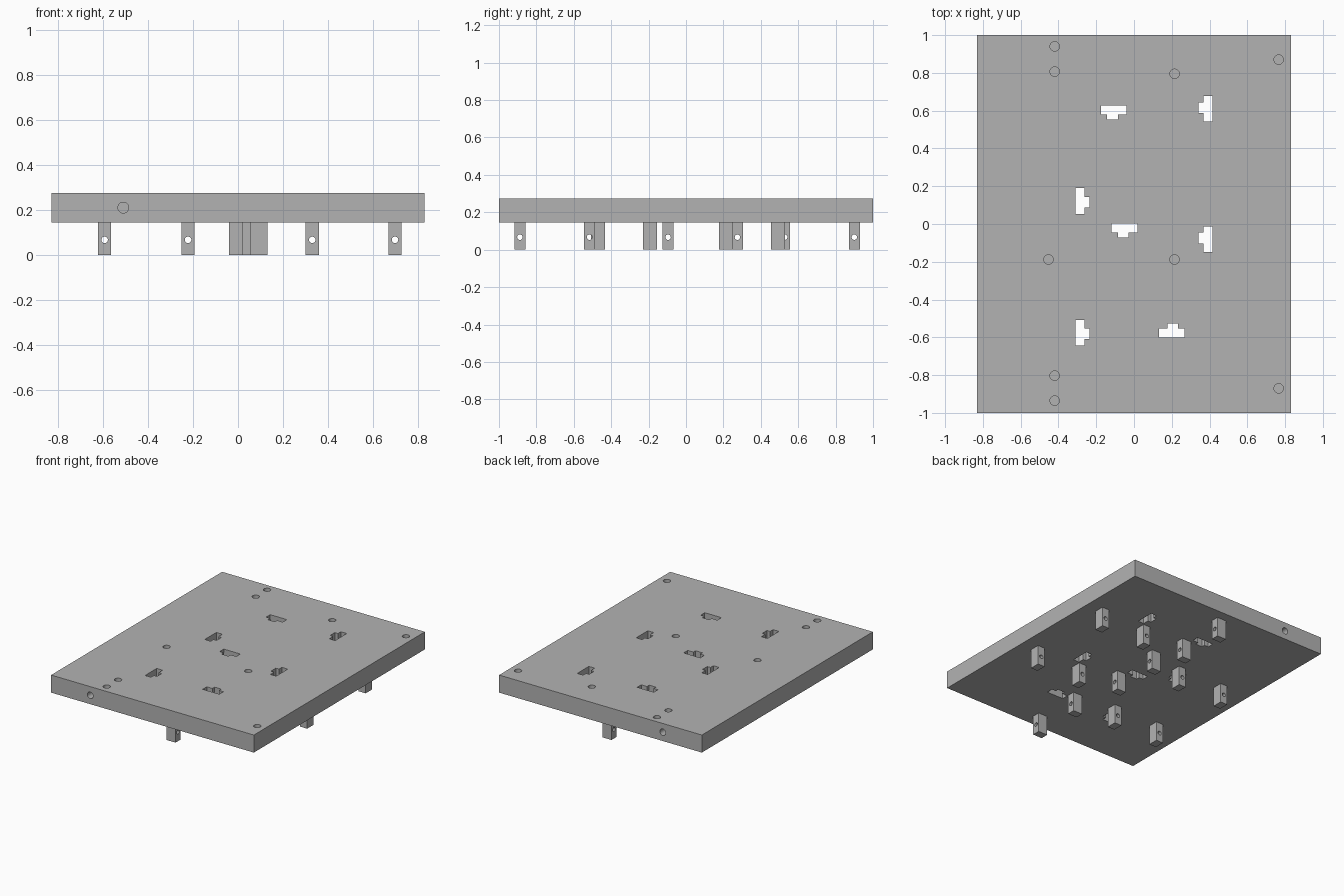
import bpy
import bmesh
import math
from mathutils import Matrix, Vector

cube = bpy.data.objects.get("Cube")
if cube:
    bpy.data.objects.remove(cube, do_unlink=True)

grey = bpy.data.materials.new("plain grey")
grey.use_nodes = True
COLOUR = (0.45, 0.45, 0.45, 1)
grey.diffuse_color = COLOUR
grey.node_tree.nodes["Principled BSDF"].inputs["Base Color"].default_value = COLOUR

WIDTH, LENGTH = 1.66, 2.0
BOTTOM, TOP = 0.145, 0.275


def add_box(bm, centre, size):
    matrix = Matrix.Translation(centre) @ Matrix.Diagonal((*size, 1))
    bmesh.ops.create_cube(bm, size=1, matrix=matrix)


def add_rod(bm, centre, radius, depth, axis="Z"):
    turn = Vector((0, 0, 1)).rotation_difference(
        Vector((axis == "X", axis == "Y", axis == "Z"))).to_matrix().to_4x4()
    bmesh.ops.create_cone(bm, cap_ends=True, segments=32, radius1=radius, radius2=radius,
                          depth=depth, matrix=Matrix.Translation(centre) @ turn)


def add_tee(bm, x, y, quarter_turns):
    """T-shaped prism; the stem points to -y before turning."""
    bar, half, stem, off = 0.068, 0.024, 0.028, -0.006
    profile = [(-bar, half), (-bar, -half), (off - stem, -half), (off - stem, -half - 0.026),
               (off + stem, -half - 0.026), (off + stem, -half), (bar, -half), (bar, half)]
    place = Matrix.Translation((x, y, 0)) @ Matrix.Rotation(quarter_turns * math.pi / 2, 4, "Z")
    face = bm.faces.new([bm.verts.new(place @ Vector((px, py, BOTTOM - 0.05)))
                         for px, py in profile])
    grown = bmesh.ops.extrude_face_region(bm, geom=[face])["geom"]
    bmesh.ops.translate(bm, vec=(0, 0, TOP - BOTTOM + 0.1),
                        verts=[v for v in grown if isinstance(v, bmesh.types.BMVert)])


def make_object(name, bm):
    bmesh.ops.recalc_face_normals(bm, faces=bm.faces)
    mesh = bpy.data.meshes.new(name)
    bm.to_mesh(mesh)
    bm.free()
    mesh.materials.append(grey)
    obj = bpy.data.objects.new(name, mesh)
    bpy.context.collection.objects.link(obj)
    return obj


def cut(obj, cutter_bm):
    """Subtract the cutter, bake the result and drop the cutter."""
    cutter = make_object("cutter", cutter_bm)
    cutter.hide_render = True
    mod = obj.modifiers.new("holes", "BOOLEAN")
    mod.operation, mod.solver, mod.object = "DIFFERENCE", "EXACT", cutter
    graph = bpy.context.evaluated_depsgraph_get()
    baked = bpy.data.meshes.new_from_object(obj.evaluated_get(graph))
    obj.modifiers.clear()
    obj.data = baked
    bpy.data.objects.remove(cutter, do_unlink=True)
    bpy.ops.object.select_all(action="DESELECT")
    obj.select_set(True)
    bpy.context.view_layer.objects.active = obj
    bpy.ops.object.shade_smooth_by_angle(angle=math.radians(30))


# Base plate
bm = bmesh.new()
add_box(bm, (0, 0, (BOTTOM + TOP) / 2), (WIDTH, LENGTH, TOP - BOTTOM))
plate = make_object("base_plate", bm)

holes = bmesh.new()
# T-shaped slots right through the plate: x, y, quarter turns
for x, y, turns in [(-0.108, 0.604, 0), (-0.05, -0.022, 0), (0.2, -0.578, 2),
                    (0.392, 0.61, 3), (0.392, -0.08, 3),
                    (-0.286, 0.122, 1), (-0.286, -0.576, 1)]:
    add_tee(holes, x, y, turns)
# Blind screw holes in the top
for x, y in [(-0.42, 0.94), (-0.42, 0.807), (-0.42, -0.803), (-0.42, -0.935),
             (0.766, 0.87), (0.766, -0.87), (0.215, 0.795),
             (0.215, -0.188), (-0.453, -0.188)]:
    add_rod(holes, (x, y, TOP), 0.025, 0.18)
# Blind holes in the front and back edges
for side in (-1, 1):
    add_rod(holes, (-0.51, side * LENGTH / 2, 0.21), 0.024, 0.2, "Y")
cut(plate, holes)

# Posts under the plate, each drilled along its longer direction
posts = {
    "Y": [(x, y) for x in (-0.593, -0.222) for y in (0.213, -0.471)]
         + [(x, y) for x in (0.33, 0.698) for y in (0.493, -0.192)],
    "X": [(-0.003, 0.9), (-0.003, 0.528), (0.055, 0.275),
          (0.055, -0.096), (0.093, -0.516), (0.093, -0.888)],
}
for axis, places in posts.items():
    for number, (x, y) in enumerate(places, 1):
        size = (0.075, 0.058) if axis == "X" else (0.058, 0.075)
        bm = bmesh.new()
        add_box(bm, (x, y, BOTTOM / 2), (*size, BOTTOM))
        side_name = "cross" if axis == "X" else "long"
        post = make_object(f"{side_name}_post_{number}", bm)
        drill = bmesh.new()
        add_rod(drill, (x, y, 0.067), 0.0145, 0.2, axis)
        cut(post, drill)
